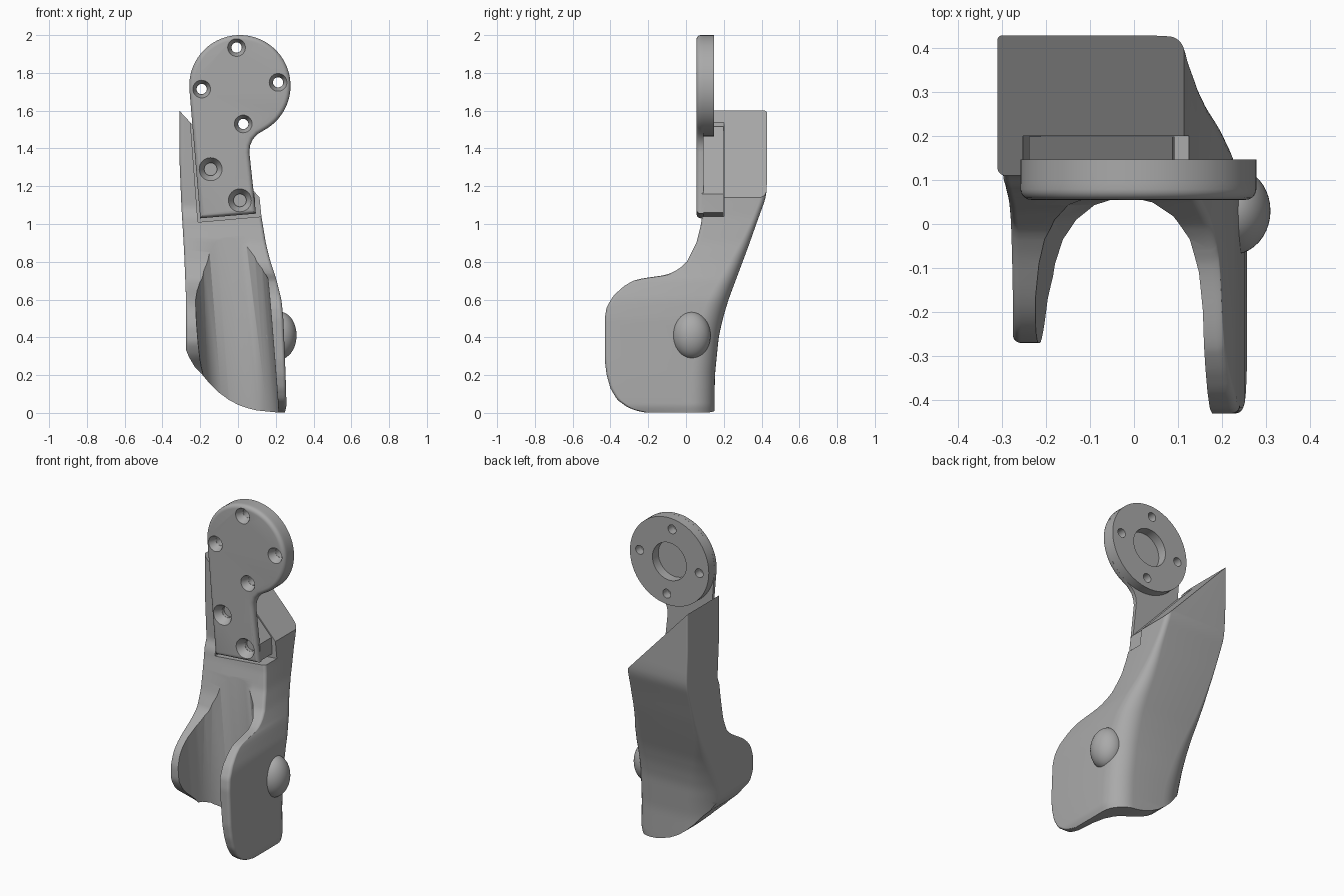
import bpy, bmesh, math
from mathutils import Matrix

cube = bpy.data.objects.get("Cube")
if cube:
    bpy.data.objects.remove(cube)

grey = bpy.data.materials.new("mid_grey")
grey.use_nodes = True
grey.diffuse_color = (0.4, 0.4, 0.4, 1)
grey.node_tree.nodes["Principled BSDF"].inputs["Base Color"].default_value = (0.4, 0.4, 0.4, 1)


def add_object(name, bm):
    mesh = bpy.data.meshes.new(name)
    bm.to_mesh(mesh)
    bm.free()
    mesh.materials.append(grey)
    ob = bpy.data.objects.new(name, mesh)
    bpy.context.collection.objects.link(ob)
    return ob


def loft(rings):
    """Closed skin over rings with equal point counts."""
    bm = bmesh.new()
    rows = [[bm.verts.new(p) for p in ring] for ring in rings]
    for a, b in zip(rows, rows[1:]):
        for i in range(len(a)):
            j = (i + 1) % len(a)
            bm.faces.new((a[i], a[j], b[j], b[i]))
    bm.faces.new(rows[0])
    bm.faces.new(rows[-1])
    bmesh.ops.recalc_face_normals(bm, faces=bm.faces)
    return bm


def prism(outline, y0, y1):
    return loft([[(x, y, z) for x, z in outline] for y in (y0, y1)])


def cylinder(x, z, r_front, r_back, y0, y1, segments=40):
    bm = bmesh.new()
    bmesh.ops.create_cone(bm, cap_ends=True, segments=segments, radius1=r_back, radius2=r_front, depth=y1 - y0,
                          matrix=Matrix.Translation((x, (y0 + y1) / 2, z)) @ Matrix.Rotation(math.pi / 2, 4, 'X'))
    return bm


def boolean(ob, bm, operation='DIFFERENCE'):
    other = add_object("cutter", bm)
    other.hide_render = True
    mod = ob.modifiers.new("cut", 'BOOLEAN')
    mod.operation, mod.solver, mod.object = operation, 'EXACT', other
    bpy.context.view_layer.objects.active = ob
    bpy.ops.object.modifier_apply(modifier=mod.name)
    bpy.data.objects.remove(other)


def smooth(ob, angle):
    bpy.ops.object.select_all(action='DESELECT')
    ob.select_set(True)
    bpy.context.view_layer.objects.active = ob
    bpy.ops.object.shade_smooth_by_angle(angle=math.radians(angle))


def lerp(table, z):
    if z <= table[0][0]:
        return table[0][1]
    for (a, u), (b, v) in zip(table, table[1:]):
        if z <= b:
            return u + (v - u) * (z - a) / (b - a)
    return table[-1][1]


def soft(table, z, reach=0.03):
    return sum(lerp(table, z + reach * k / 4) for k in range(-4, 5)) / 9


def corner(cx, cy, r, start, steps=10):
    angles = [math.radians(start + 90 * k / steps) for k in range(steps + 1)]
    return [(cx + r * math.cos(a), cy + r * math.sin(a)) for a in angles]


# Cuff limits by height
left = [(0, -.27), (.35, -.275), (.6, -.275), (.85, -.285), (1.1, -.3), (1.35, -.31)]
right = [(0, .246), (.03, .257), (.2, .252), (.5, .24), (.6, .23), (.7, .205), (.8, .172), (.9, .147), (1.04, .124), (1.15, .113), (1.6, .09)]
back = [(0, .15), (.2, .153), (.4, .173), (.5, .195), (.6, .225), (.8, .3), (.9, .337), (1, .372), (1.14, .423), (1.2, .428)]
neck = [(.9, .055), (1, .08), (1.04, .085), (1.08, .11)]
front_right = [(0, -.2), (.01, -.26), (.03, -.31), (.07, -.365), (.13, -.4), (.2, -.42), (.28, -.43), (.5, -.43), (.56, -.42),
               (.62, -.385), (.67, -.33), (.7, -.28), (.715, -.22), (.722, -.15), (.735, -.09), (.76, -.04), (.8, .005)] + neck
front_left = [(.15, -.1), (.2, -.12), (.25, -.17), (.3, -.23), (.37, -.27), (.46, -.27), (.53, -.245), (.58, -.2),
              (.62, -.14), (.66, -.07), (.71, -.01), (.8, .03)] + neck
radius_right = [(0, .125), (.55, .12), (1, .03)]
radius_left = [(.2, .19), (.45, .12), (.7, .04), (.95, .01)]


def section(z):
    xl, xr, yb = soft(left, z), soft(right, z, .02), soft(back, z)
    rr, rl = soft(radius_right, z, .1), soft(radius_left, z, .1)
    fl, fr = soft(front_left, z, .02), soft(front_right, z, .006)
    e = .018
    pts = corner(xl + e, fl + e, e, 180)
    pts += [(-.1, fl), (.06, fr)]
    pts += corner(xr - e, fr + e, e, 270)
    pts += corner(xr - rr, yb - rr, rr, 0)
    pts += corner(xl + rl, yb - rl, rl, 90)
    return [(x, y, z) for x, y in pts]


# Extra sections where the cheek rounds off
heights = sorted({round(.016 * k, 4) for k in range(101)} |
                 {round(base + .004 * k, 4) for base in (0, .69) for k in range(16)})
cuff = add_object("cuff", loft([section(z) for z in heights]))

# Open channel, leaning with the arm
walls = [(-.222, -.6), (-.222, -.27), (-.216, -.17), (-.204, -.09), (-.188, -.035), (-.16, .01), (-.122, .043),
         (-.08, .057), (-.03, .062), (.025, .061), (.073, .049), (.115, .018), (.148, -.035), (.166, -.11), (.174, -.2), (.18, -.6)]
boolean(cuff, loft([[(x - .08 * (z - .5), y, z) for x, y in walls] for z in (-.1, 1.2)]))

# Curved lower edge
boolean(cuff, prism([(-.4, -.2), (-.4, .42), (-.285, .36), (-.262, .3), (-.23, .245), (-.2, .215), (-.15, .155),
                     (-.1, .107), (-.05, .07), (0, .043), (.05, .025), (.1, .013), (.2, .003), (.3, 0), (.3, -.2)], -1, 1))

# Slanted top and the pocket for the arm
boolean(cuff, prism([(-.4, 1.697), (.3, .94), (.3, 2), (-.4, 2)], -1, 1))
boolean(cuff, prism([(-.212, 1.01), (.3, 1.055), (.3, 2), (-.287, 2)], -1, .2))
smooth(cuff, 32)

# Rounded knob on the outer cheek
bm = bmesh.new()
bmesh.ops.create_uvsphere(bm, u_segments=40, v_segments=24, radius=1,
                          matrix=Matrix.Translation((.222, .03, .41)) @ Matrix.Diagonal((.088, .1, .125, 1)))
knob = add_object("side_knob", bm)
smooth(knob, 40)

# Thin mounting plate with a rounded front rim
HX, HZ, HR = .01, 1.732, .268
head = [(HX + HR * math.cos(a), HZ + HR * math.sin(a)) for a in
        (math.radians(-58 + 244 * k / 56) for k in range(57))]
outline = [(-.2, 1.03), (.095, 1.055), (.06, 1.38), (.064, 1.415), (.078, 1.448), (.104, 1.476)] + head
bm = prism(outline, .055, .092)
rim = [e for e in bm.edges if all(v.co.y < .06 for v in e.verts)]
bmesh.ops.bevel(bm, geom=rim, offset=.024, segments=5, profile=.5, affect='EDGES')
plate = add_object("mounting_plate", bm)

# Thick round head, and a foot block that follows the slanted top
boolean(plate, cylinder(HX, HZ, HR - .0003, HR - .0003, .085, .147, 84), 'UNION')
boolean(plate, prism([(-.198, 1.035), (.092, 1.06), (.088, 1.16), (-.238, 1.515)], .085, .199), 'UNION')

# Countersunk through holes around the head
for k in range(4):
    a = math.radians(5 + 90 * k)
    x, z = HX + .203 * math.cos(a), HZ + .203 * math.sin(a)
    boolean(plate, cylinder(x, z, .027, .027, -.1, .4))
    boolean(plate, cylinder(x, z, .049, .028, .05, .1))

# Blind screw seats in the arm
for x, z in ((-.145, 1.29), (.01, 1.125)):
    boolean(plate, cylinder(x, z, .064, .034, .05, .1))
    boolean(plate, cylinder(x, z, .033, .033, .03, .12))

# Round recess in the rear of the head
boolean(plate, cylinder(HX, HZ, .115, .115, .09, .4))
smooth(plate, 35)
